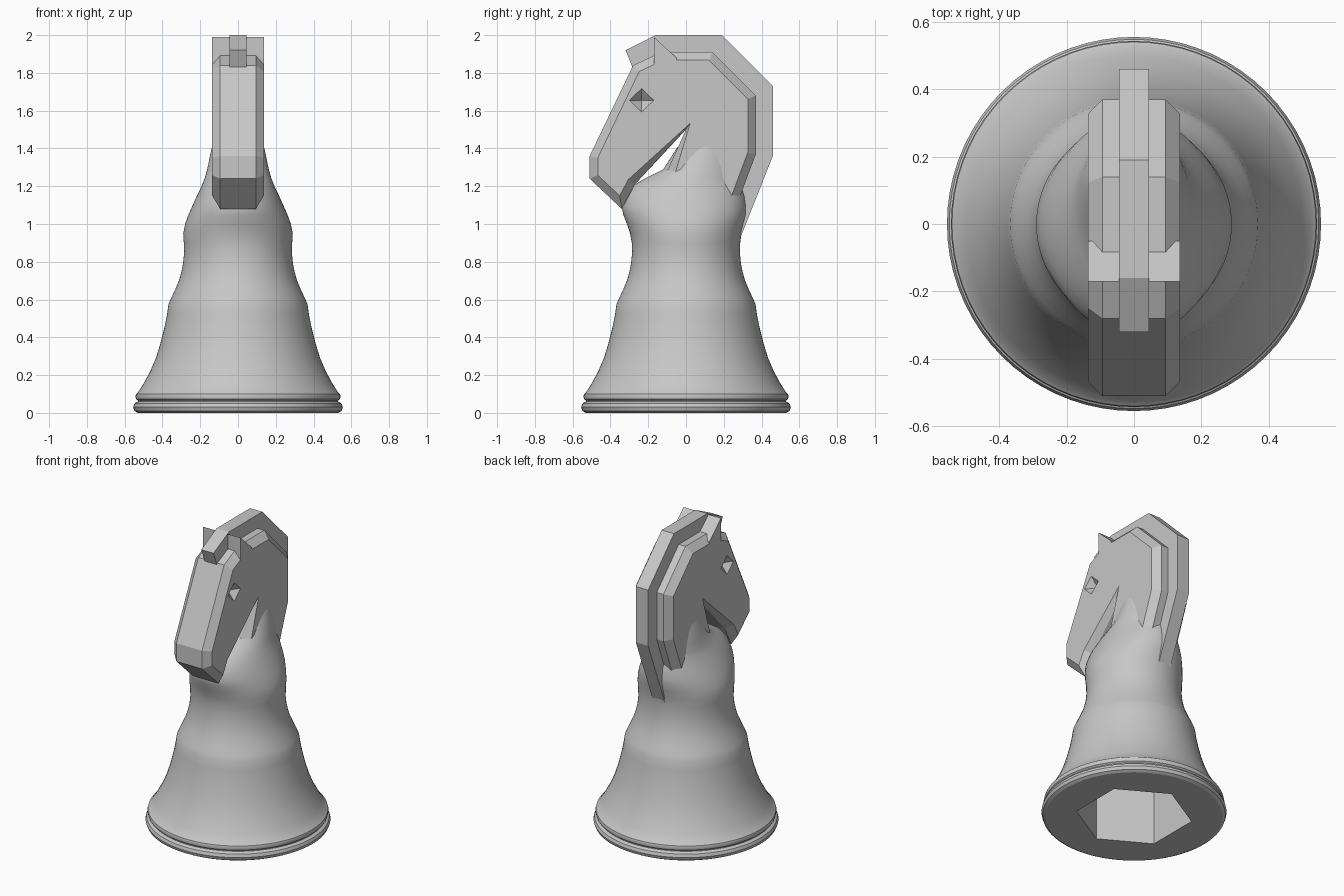
import bpy, bmesh, math
from mathutils import Vector

if "Cube" in bpy.data.objects:
    bpy.data.objects.remove(bpy.data.objects["Cube"])

GRAY = (0.57, 0.57, 0.57, 1)
gray = bpy.data.materials.new("plain_gray")
gray.use_nodes = True
gray.diffuse_color = GRAY
gray.node_tree.nodes["Principled BSDF"].inputs["Base Color"].default_value = GRAY


def finish(name, bm):
    bmesh.ops.recalc_face_normals(bm, faces=bm.faces)
    mesh = bpy.data.meshes.new(name)
    bm.to_mesh(mesh)
    bm.free()
    mesh.materials.append(gray)
    obj = bpy.data.objects.new(name, mesh)
    bpy.context.collection.objects.link(obj)
    return obj


def activate(obj):
    bpy.ops.object.select_all(action='DESELECT')
    obj.select_set(True)
    bpy.context.view_layer.objects.active = obj


def loft(name, loops):
    """Skin a list of equal-length point loops and cap both ends."""
    bm = bmesh.new()
    rings = [[bm.verts.new(p) for p in loop] for loop in loops]
    n = len(rings[0])
    for a, b in zip(rings, rings[1:]):
        for i in range(n):
            j = (i + 1) % n
            bm.faces.new((a[i], a[j], b[j], b[i]))
    bm.faces.new(rings[0])
    bm.faces.new(rings[-1])
    return finish(name, bm)


def inset(points, d):
    """Offset a counter-clockwise side outline inward by d."""
    pts = [Vector(p) for p in points]
    result = []
    for i, p in enumerate(pts):
        a = (p - pts[i - 1]).normalized()
        b = (pts[(i + 1) % len(pts)] - p).normalized()
        na, nb = Vector((-a.y, a.x)), Vector((-b.y, b.x))
        result.append(p + (na + nb) * d / max(0.35, 1 + na.dot(nb)))
    return result


def slab(name, outline, x0, x1, chamfer=0):
    """Side outline (y, z) given depth along x, with chamfered rims."""
    inner = inset(outline, chamfer) if chamfer else outline
    layers = [(x0, inner), (x1, inner)]
    if chamfer:
        layers[1:1] = [(x0 + chamfer, outline), (x1 - chamfer, outline)]
    return loft(name, [[(x, y, z) for y, z in pts] for x, pts in layers])


def carve(obj, cutter):
    mod = obj.modifiers.new("carve", 'BOOLEAN')
    mod.operation = 'DIFFERENCE'
    mod.solver = 'EXACT'
    mod.object = cutter
    cutter.hide_render = True
    activate(obj)
    bpy.ops.object.modifier_apply(modifier=mod.name)
    bpy.data.objects.remove(cutter)


# Turned base: radius, height
turned = [(.53, 0), (.548, .01), (.555, .03), (.548, .05), (.53, .06),
          (.53, .065), (.54, .073), (.543, .088), (.54, .1), (.53, .108),
          (.5, .155), (.465, .22), (.435, .29), (.41, .37), (.39, .45),
          (.376, .52), (.368, .575), (.355, .605), (.332, .655), (.313, .7),
          (.3, .745), (.291, .79), (.286, .84), (.287, .9)]
# Chest blending into the neck: height, half width, front y, back y
chest = [(.95, .29, -.296, .293), (1, .28, -.313, .306), (1.05, .262, -.332, .32),
         (1.09, .244, -.34, .322), (1.15, .217, -.325, .315), (1.2, .193, -.285, .3),
         (1.24, .177, -.22, .29), (1.29, .163, -.12, .28), (1.4, .14, -.05, .26),
         (1.5, .11, .03, .22)]
rows = [(z, r, -r, r) for r, z in turned] + chest
SIDES = 72
angles = [math.tau * i / SIDES for i in range(SIDES)]
body = loft("base_and_chest", [
    [(w * math.cos(a), (f + b) / 2 + (b - f) / 2 * math.sin(a), z) for a in angles]
    for z, w, f, b in rows])

# Hexagonal socket underneath
hexagon = [math.radians(30 + 60 * i) for i in range(6)]
socket = loft("socket_cutter", [
    [(.35 * math.cos(a), .35 * math.sin(a), z) for a in hexagon] for z in (-.1, .48)])
carve(body, socket)
activate(body)
bpy.ops.object.shade_smooth_by_angle(angle=math.radians(28))

# Head and neck
head = slab("head_and_neck", [
    (-.51, 1.36), (-.51, 1.24), (-.34, 1.08), (-.27, 1.21), (0, 1.5),
    (-.1, 1.28), (-.1, 1.0), (.205, .93), (.37, 1.37), (.37, 1.68),
    (.14, 1.91), (-.13, 1.91), (-.28, 1.84)], -.137, .137, .043)

# Sunken diamond eyes
for side in (-1, 1):
    bm = bmesh.new()
    bmesh.ops.create_uvsphere(bm, u_segments=4, v_segments=2, radius=1)
    bmesh.ops.scale(bm, vec=(.05, .065, .062), verts=bm.verts)
    bmesh.ops.translate(bm, vec=(side * .137, -.235, 1.655), verts=bm.verts)
    carve(head, finish("eye_cutter", bm))

# Mane crest with forelock
slab("mane_crest", [
    (-.32, 1.92), (-.28, 1.82), (-.1, 1.8), (.2, 1.5), (.2, .95), (.285, .92),
    (.46, 1.36), (.46, 1.73), (.19, 2), (-.16, 2)], -.045, .045)

# Ears
for label, x0, x1 in (("right_ear", -.137, -.045), ("left_ear", .045, .137)):
    slab(label, [(-.17, 1.99), (-.17, 1.82), (-.05, 1.82), (-.05, 1.88)], x0, x1)
